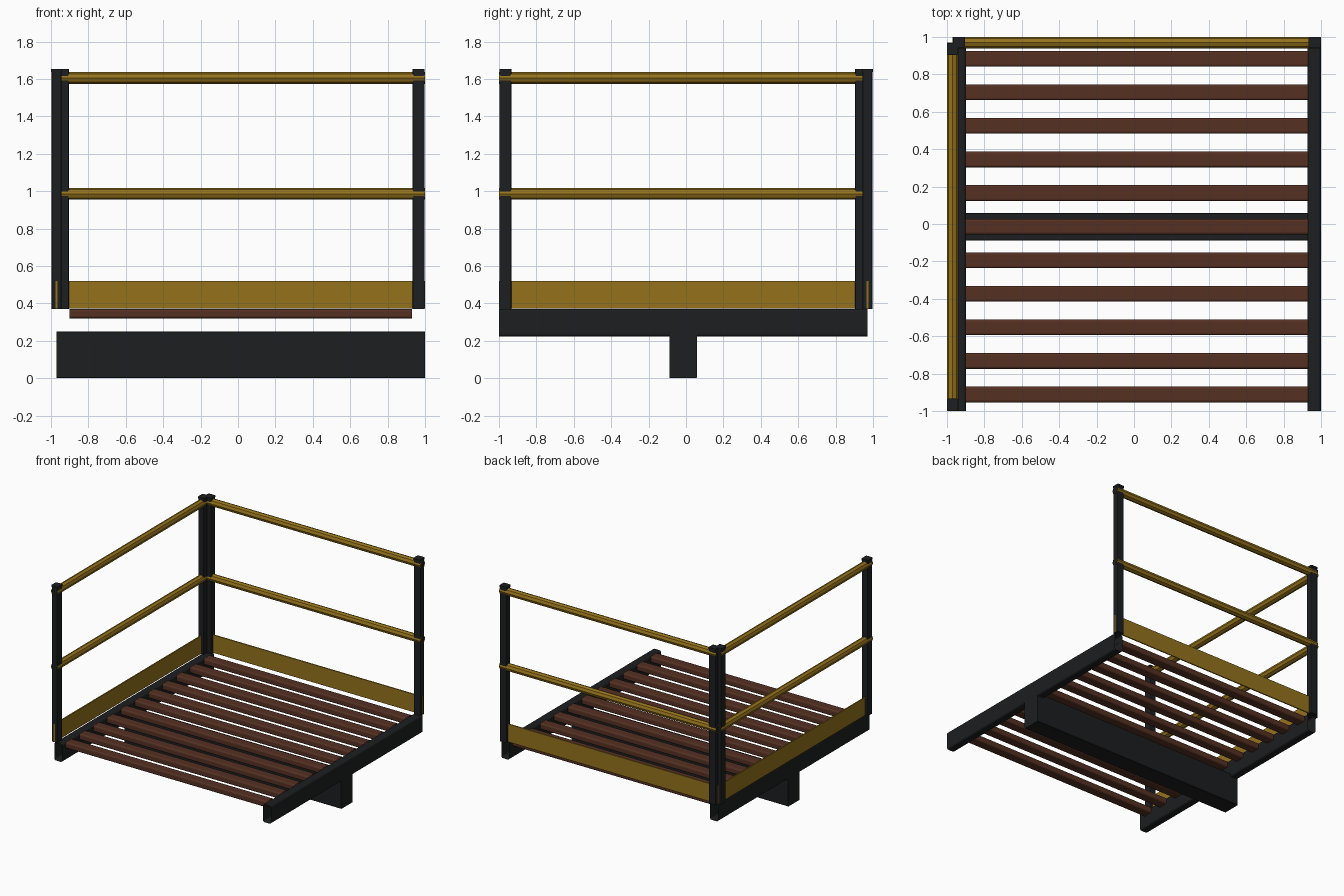
import bpy, bmesh, math

if "Cube" in bpy.data.objects:
    bpy.data.objects.remove(bpy.data.objects["Cube"])


def material(name, rgb):
    m = bpy.data.materials.new(name)
    m.diffuse_color = (*rgb, 1)
    m.use_nodes = True
    m.node_tree.nodes["Principled BSDF"].inputs["Base Color"].default_value = m.diffuse_color
    return m


BLACK = material("black_steel", (0.012, 0.013, 0.014))
YELLOW = material("safety_yellow", (0.30, 0.17, 0.012))
BROWN = material("rusty_brown", (0.09, 0.03, 0.016))


def rounded_rect(cu, cv, w, h, r, seg=3):
    pts = []
    for i, (su, sv) in enumerate([(1, 1), (-1, 1), (-1, -1), (1, -1)]):
        for k in range(seg + 1):
            a = math.radians(90 * i + 90 * k / seg)
            pts.append((cu + su * (w / 2 - r) + r * math.cos(a),
                        cv + sv * (h / 2 - r) + r * math.sin(a)))
    return pts


def octagon(cu, cv, r):
    return [(cu + r * math.cos(k * math.pi / 4), cv + r * math.sin(k * math.pi / 4))
            for k in range(8)]


def extrude(name, profile, axis, start, end, mat, caps=True):
    """Sweep a profile straight along the x, y or z axis."""
    place = {"x": lambda u, v, t: (t, u, v),
             "y": lambda u, v, t: (u, t, v),
             "z": lambda u, v, t: (u, v, t)}[axis]
    bm = bmesh.new()
    a, b = ([bm.verts.new(place(u, v, t)) for u, v in profile] for t in (start, end))
    n = len(profile)
    for i in range(n):
        j = (i + 1) % n
        # x and z keep the handedness, y flips it
        quad = (a[i], a[j], b[j], b[i])
        bm.faces.new(quad[::-1] if axis == "y" else quad)
    if caps:
        bm.faces.new(a)
        bm.faces.new(b)
        bmesh.ops.recalc_face_normals(bm, faces=bm.faces)
    me = bpy.data.meshes.new(name)
    bm.to_mesh(me)
    bm.free()
    me.materials.append(mat)
    ob = bpy.data.objects.new(name, me)
    bpy.context.collection.objects.link(ob)
    return ob


X0, X1 = -0.97, 1.0      # platform edges
Y0, Y1 = -1.0, 0.97
DECK = 0.37

# cross beam under the deck
extrude("cross_beam", rounded_rect(-0.015, 0.125, 0.148, 0.25, 0.004, 1), "x", X0, X1, BLACK)

# open ended side beams
for name, x in (("left_beam", X0 + 0.036), ("right_beam", X1 - 0.036)):
    extrude(name, rounded_rect(x, 0.297, 0.072, 0.146, 0.014), "y", Y0, Y1, BLACK, caps=False)

# deck slats between the beams
for i in range(11):
    y = -0.912 + i * 0.1796
    extrude(f"deck_slat_{i + 1}", rounded_rect(y, 0.345, 0.084, 0.05, 0.012),
            "x", X0 + 0.07, X1 - 0.07, BROWN, caps=False)

# railings along the left and back edges
PW, PD = 0.064, 0.052    # post size along and across the rail
for side, axis, line, lo, hi in (("left", "y", X0, Y0, Y1), ("back", "x", Y1, X0, X1)):
    for label, z in (("top", 1.605), ("middle", 0.986)):
        extrude(f"{side}_{label}_rail", octagon(line, z, 0.031), axis, lo, hi, YELLOW, caps=False)
    extrude(f"{side}_toe_board", rounded_rect(line, 0.446, 0.01, 0.148, 0.001, 1),
            axis, lo, hi, YELLOW)
    for label, c in (("start", lo + PW / 2 + 0.002), ("end", hi - PW / 2 - 0.002)):
        if axis == "y":
            prof = rounded_rect(line, c, PD, PW, 0.006, 2)
            cap = rounded_rect(line, c, 0.06, PW, 0.006, 2)
        else:
            prof = rounded_rect(c, line, PW, PD, 0.006, 2)
            cap = rounded_rect(c, line, PW, 0.06, 0.006, 2)
        extrude(f"{side}_{label}_post", prof, "z", DECK, 1.645, BLACK)
        extrude(f"{side}_{label}_post_cap", cap, "z", 1.637, 1.652, BLACK)
